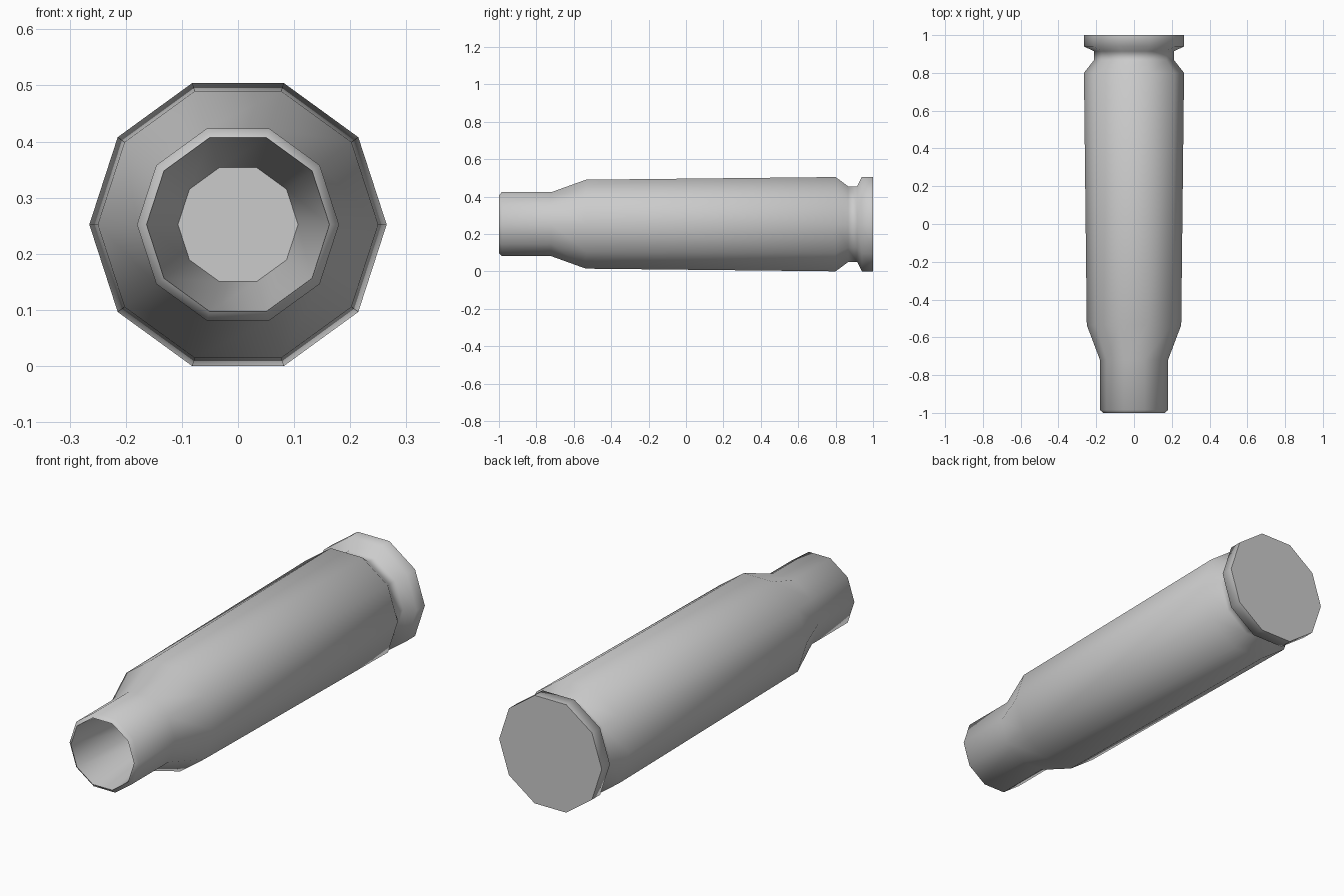
import bpy, bmesh
from math import cos, sin, pi, radians

if "Cube" in bpy.data.objects:
    bpy.data.objects.remove(bpy.data.objects["Cube"])

SIDES = 10
CENTRE_Z = 0.252

# (y, radius) profile: base rim, groove, tapered body, shoulder, neck, lip, bore
profile = [
    (1.0, 0.265), (0.94, 0.265), (0.915, 0.2125), (0.867, 0.2125),
    (0.80, 0.265), (-0.535, 0.25), (-0.72, 0.18), (-0.985, 0.18),
    (-1.0, 0.163), (-0.50, 0.107),
]

bm = bmesh.new()
rings = []
for y, r in profile:
    rings.append([bm.verts.new((r * cos(2 * pi * i / SIDES), y,
                                CENTRE_Z + r * sin(2 * pi * i / SIDES)))
                  for i in range(SIDES)])

# walls
for a, b in zip(rings, rings[1:]):
    for i in range(SIDES):
        j = (i + 1) % SIDES
        bm.faces.new((a[i], a[j], b[j], b[i]))

# closed base and bore floor
bm.faces.new(rings[0])
bm.faces.new(rings[-1])
bmesh.ops.recalc_face_normals(bm, faces=bm.faces)

mesh = bpy.data.meshes.new("cartridge_case")
bm.to_mesh(mesh)
bm.free()
case = bpy.data.objects.new("cartridge_case", mesh)
bpy.context.collection.objects.link(case)

# smooth sides, crisp mouth and base edges
bpy.context.view_layer.objects.active = case
case.select_set(True)
bpy.ops.object.shade_smooth_by_angle(angle=radians(68))
